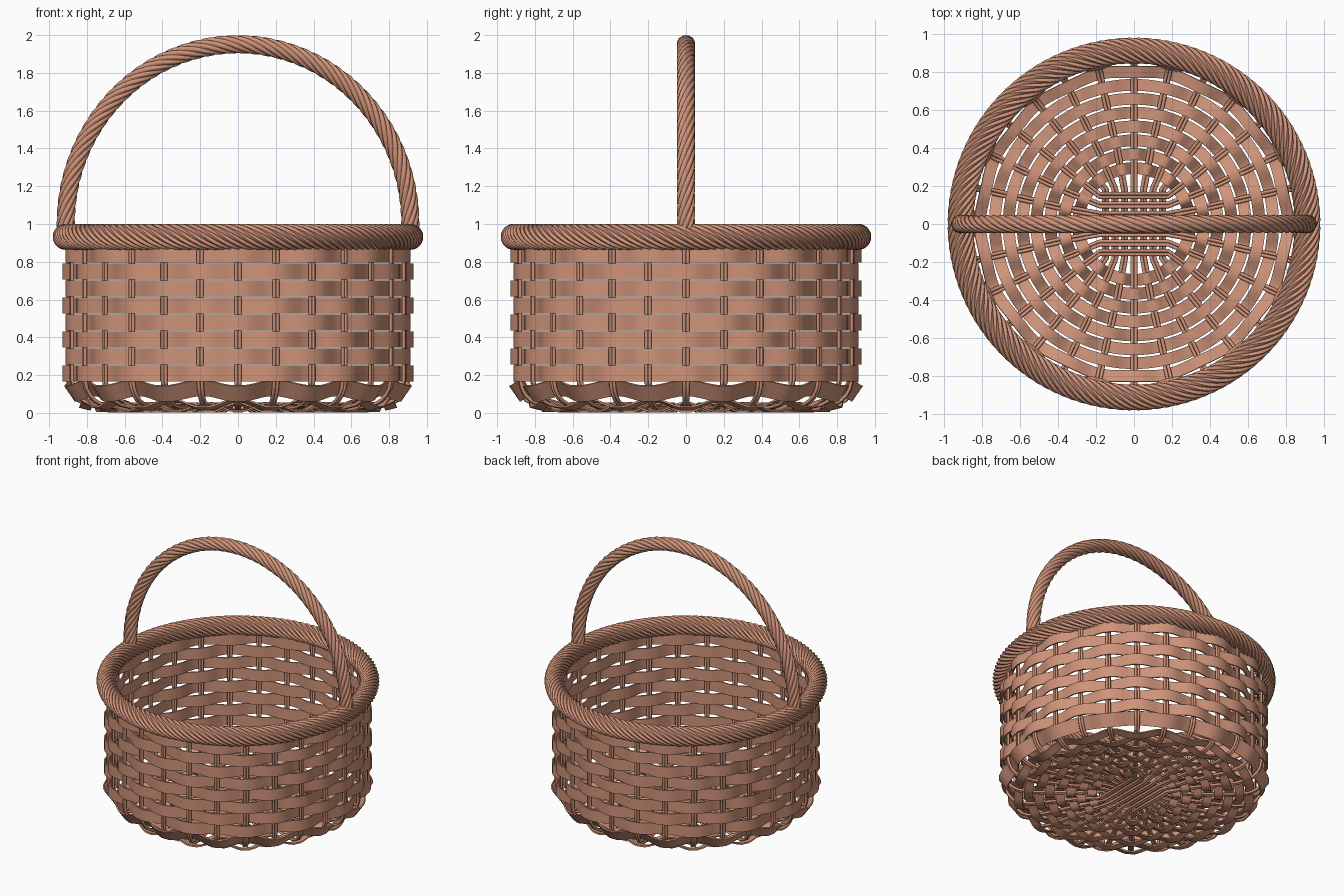
import bpy, math
from mathutils import Vector

if "Cube" in bpy.data.objects:
    bpy.data.objects.remove(bpy.data.objects["Cube"])

N = 28                      # upright staves around the basket
STEP = 2 * math.pi / N
wicker = bpy.data.materials.new("wicker_brown")
wicker.diffuse_color = (0.62, 0.29, 0.19, 1)
wicker.use_nodes = True
wicker.node_tree.nodes["Principled BSDF"].inputs["Base Color"].default_value = wicker.diffuse_color


def make_mesh(name, verts, faces, angle):
    me = bpy.data.meshes.new(name)
    me.from_pydata(verts, [], faces)
    me.materials.append(wicker)
    ob = bpy.data.objects.new(name, me)
    bpy.context.collection.objects.link(ob)
    bpy.ops.object.select_all(action='DESELECT')
    ob.select_set(True)
    bpy.context.view_layer.objects.active = ob
    bpy.ops.object.mode_set(mode='EDIT')
    bpy.ops.mesh.select_all(action='SELECT')
    bpy.ops.mesh.normals_make_consistent(inside=False)
    bpy.ops.object.mode_set(mode='OBJECT')
    bpy.ops.object.shade_smooth_by_angle(angle=math.radians(angle))
    return ob


def sweep_faces(rows, m, closed):
    faces = []
    for i in range(rows if closed else rows - 1):
        j = (i + 1) % rows
        for k in range(m):
            l = (k + 1) % m
            faces.append((i * m + k, i * m + l, j * m + l, j * m + k))
    if not closed:
        faces += [tuple(range(m)), tuple(range((rows - 1) * m, rows * m))]
    return faces


def rope(name, frames, radius, depth, lobes, turns, closed):
    """Twisted bundle: lobed section swept along (position, normal, binormal) frames."""
    m, verts, n = lobes * 4, [], len(frames)
    for i, (p, a, b) in enumerate(frames):
        tw = 2 * math.pi * turns * i / (n if closed else n - 1)
        for k in range(m):
            r = radius - depth * (1 - abs(math.sin(math.pi * k / 4)))
            f = 2 * math.pi * k / m + tw
            verts.append(p + a * (r * math.cos(f)) + b * (r * math.sin(f)))
    return make_mesh(name, verts, sweep_faces(n, m, closed), 50)


def strip(name, r, z, normal, width, sign, amp=0.022, thick=0.01):
    """Flat woven band that passes alternately outside and inside the staves."""
    nr, nz = normal
    ar, az = -nz, nr
    seg, verts = N * 6, []
    for i in range(seg):
        t = 2 * math.pi * i / seg
        wave = sign * amp * max(-1, min(1, 1.15 * math.cos(t * N / 2)))
        for u, v in ((-1, -1), (1, -1), (1, 1), (-1, 1)):
            d, s = wave + u * thick / 2, v * width / 2
            rr = r + nr * d + ar * s
            verts.append((rr * math.cos(t), rr * math.sin(t), z + nz * d + az * s))
    return make_mesh(name, verts, sweep_faces(seg, 4, True), 45)


# Side bands
for k in range(8):
    strip(f"side_band_{k + 1}", 0.902, 0.209 + 0.09 * k, (1, 0), 0.086, 1 if k % 2 == 0 else -1)

# Flared band around the bottom corner
strip("corner_band", 0.884, 0.117, (0.82, -0.572), 0.1, -1, amp=0.024)

# Base bands, getting smaller towards the centre
for k in range(8):
    r = 0.805 - 0.073 * k
    nrm = (0.242, -0.97) if k == 0 else (0, -1)
    strip(f"base_band_{k + 1}", r, 0.028 + max(0, r - 0.72) * 0.2, nrm, 0.062,
          1 if k % 2 == 0 else -1, amp=0.021)

# Staves: paired rods crossing the base in two bundles, then fanning out and up the wall
H = 0.0095
profile = [(0.4, 0.028), (0.72, 0.028), (0.8, 0.043), (0.845, 0.066), (0.873, 0.095),
           (0.892, 0.13), (0.902, 0.175), (0.902, 0.92)]
cu = bpy.data.curves.new("staves", 'CURVE')
cu.dimensions = '3D'
cu.bevel_depth = H
cu.bevel_resolution = 2
cu.use_fill_caps = True
for bundle in (0, 1):
    zc = 0.042 if bundle == 0 else 0.016
    for k in range(-3, 4):
        a = k * STEP
        for e in (-H, H):
            half = [(0.18, 0.05 * k + e, zc)]
            half += [(r * math.cos(a) - e * math.sin(a), r * math.sin(a) + e * math.cos(a), z)
                     for r, z in profile]
            path = [(-x, y, z) for x, y, z in reversed(half)] + half
            if bundle:
                path = [(-y, x, z) for x, y, z in path]
            sp = cu.splines.new('POLY')
            sp.points.add(len(path) - 1)
            for pt, co in zip(sp.points, path):
                pt.co = (*co, 1)
cu.materials.append(wicker)
staves = bpy.data.objects.new("staves", cu)
bpy.context.collection.objects.link(staves)
bpy.ops.object.select_all(action='DESELECT')
staves.select_set(True)
bpy.context.view_layer.objects.active = staves
bpy.ops.object.convert(target='MESH')
bpy.ops.object.shade_smooth_by_angle(angle=math.radians(50))

# Twisted rim
up = Vector((0, 0, 1))
frames = []
for i in range(240):
    t = 2 * math.pi * i / 240
    d = Vector((math.cos(t), math.sin(t), 0))
    frames.append((d * 0.912 + up * 0.932, d, up))
rope("rim", frames, 0.069, 0.011, 12, -10, True)

# Twisted handle arch, its ends sunk into the rim
side = Vector((0, 1, 0))
frames = []
for i in range(-4, 125):
    t = math.pi * min(max(i, 0), 120) / 120
    drop = max(0, -i, i - 120) * 0.024
    d = Vector((math.cos(t), 0, math.sin(t)))
    frames.append((Vector((0.912 * d.x, 0, 1.0 + 0.951 * d.z - drop)), d, side))
rope("handle", frames, 0.049, 0.009, 8, 6, False)
